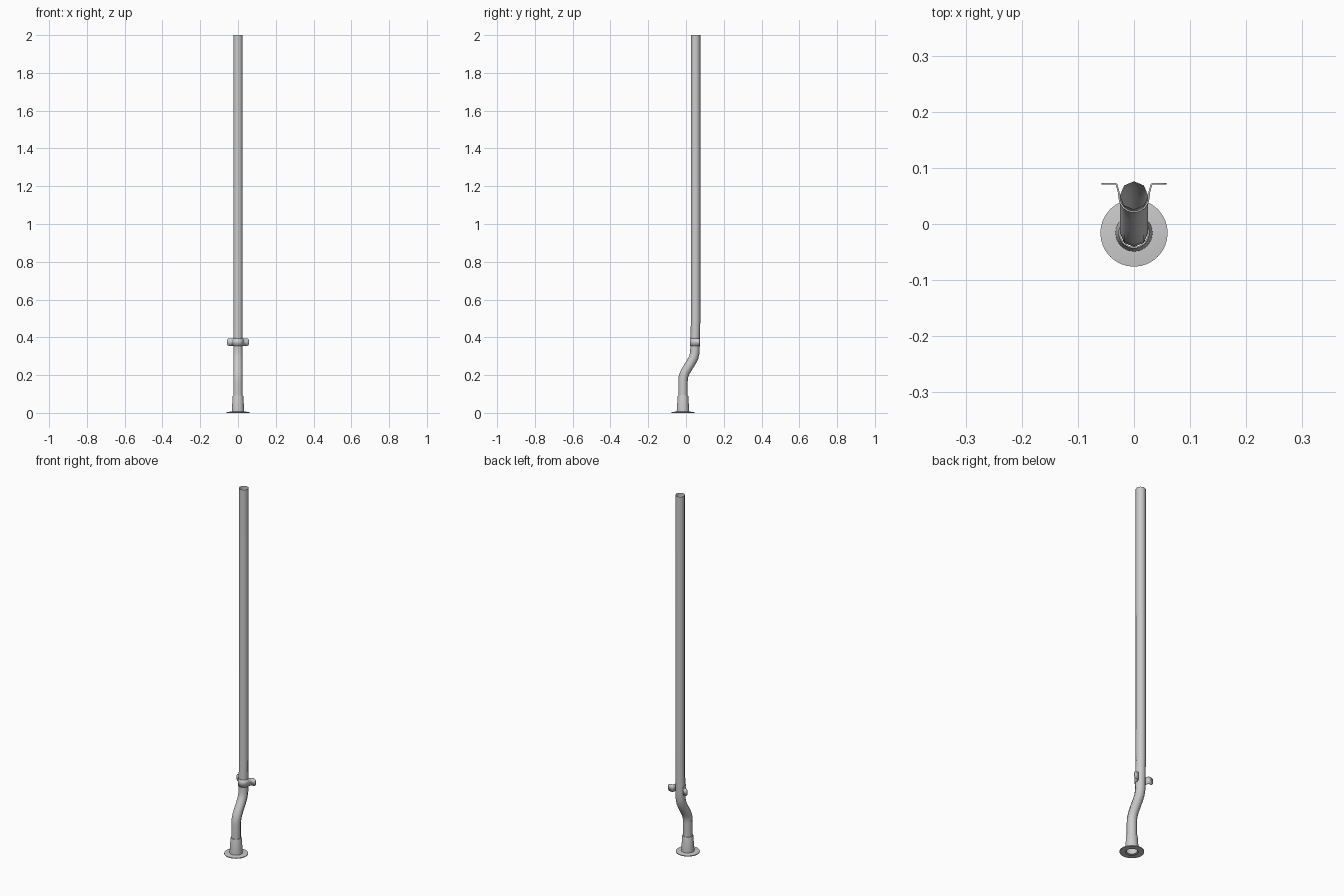
import bpy, bmesh
from math import sin, cos, pi, atan2
from mathutils import Vector

if "Cube" in bpy.data.objects:
    bpy.data.objects.remove(bpy.data.objects["Cube"])


def finish(name, bm, angle=40):
    bmesh.ops.recalc_face_normals(bm, faces=bm.faces)
    me = bpy.data.meshes.new(name)
    bm.to_mesh(me)
    bm.free()
    ob = bpy.data.objects.new(name, me)
    bpy.context.collection.objects.link(ob)
    bpy.ops.object.select_all(action='DESELECT')
    ob.select_set(True)
    bpy.context.view_layer.objects.active = ob
    bpy.ops.object.shade_smooth_by_angle(angle=angle * pi / 180)
    return ob


def bridge(bm, a, b):
    n = len(a)
    for i in range(n):
        bm.faces.new((a[i], a[(i + 1) % n], b[(i + 1) % n], b[i]))


def tube(name, path, r, sides):
    """Open pipe swept along (y, z) points."""
    bm, prev = bmesh.new(), None
    for i, (y, z) in enumerate(path):
        p, q = path[max(i - 1, 0)], path[min(i + 1, len(path) - 1)]
        t = Vector((0, q[0] - p[0], q[1] - p[1])).normalized()
        if i in (0, len(path) - 1):
            t = Vector((0, 0, 1))
        side = Vector((0, t.z, -t.y))
        ring = [bm.verts.new(Vector((0, y, z)) + Vector((r * cos(a), 0, 0)) + side * r * sin(a))
                for a in (2 * pi * k / sides for k in range(sides))]
        if prev:
            bridge(bm, prev, ring)
        prev = ring
    return finish(name, bm, 50)


def lathe(name, profile, y0, sides):
    bm, prev = bmesh.new(), None
    for r, z in profile:
        ring = [bm.verts.new((r * cos(2 * pi * k / sides), y0 + r * sin(2 * pi * k / sides), z))
                for k in range(sides)]
        if prev:
            bridge(bm, prev, ring)
        prev = ring
    return finish(name, bm)


LOW, UP, R = -0.016, 0.051, 0.025

# Offset pipe: straight foot, S-bend, long straight run
tube("pipe", [(LOW, 0.05), (LOW, 0.165), (-0.014, 0.19), (-0.005, 0.215), (0.010, 0.24),
              (0.027, 0.267), (0.041, 0.293), (0.047, 0.32), (0.048, 0.36),
              (UP, 0.50), (UP, 2.0)], R, 8)

# Floor flange and tapered socket
lathe("floor_flange", [(0.031, 0.0), (0.060, 0.0), (0.060, 0.004), (0.036, 0.007), (0.031, 0.007)], LOW, 32)
lathe("socket", [(0.026, 0.004), (0.033, 0.004), (0.033, 0.012), (0.028, 0.088),
                 (0.027, 0.091), (0.0245, 0.091)], LOW, 24)

# Wall bracket: strap round the front of the pipe with flared wings
half = [(0.0265 * cos(a), 0.048 + 0.0265 * sin(a)) for a in (-pi / 2 * k / 4 for k in range(5))]
wing = [(0.058, 0.072), (0.033, 0.072), (0.031, 0.070), (0.027, 0.056)]
right = wing + half
strip = right + [(-x, y) for x, y in reversed(right[:-1])]
bm = bmesh.new()
lo = [bm.verts.new((x, y, 0.355)) for x, y in strip]
hi = [bm.verts.new((x, y, 0.395)) for x, y in strip]
for i in range(len(strip) - 1):
    bm.faces.new((lo[i], lo[i + 1], hi[i + 1], hi[i]))
# rounded wing tips
corners = [lo[0], hi[0], lo[-1], hi[-1]]
bmesh.ops.bevel(bm, geom=corners, offset=0.010, segments=3, affect='VERTICES', profile=0.5)
ob = finish("wall_bracket", bm)
mod = ob.modifiers.new("thickness", 'SOLIDIFY')
mod.thickness = 0.003
mod.offset = 0
